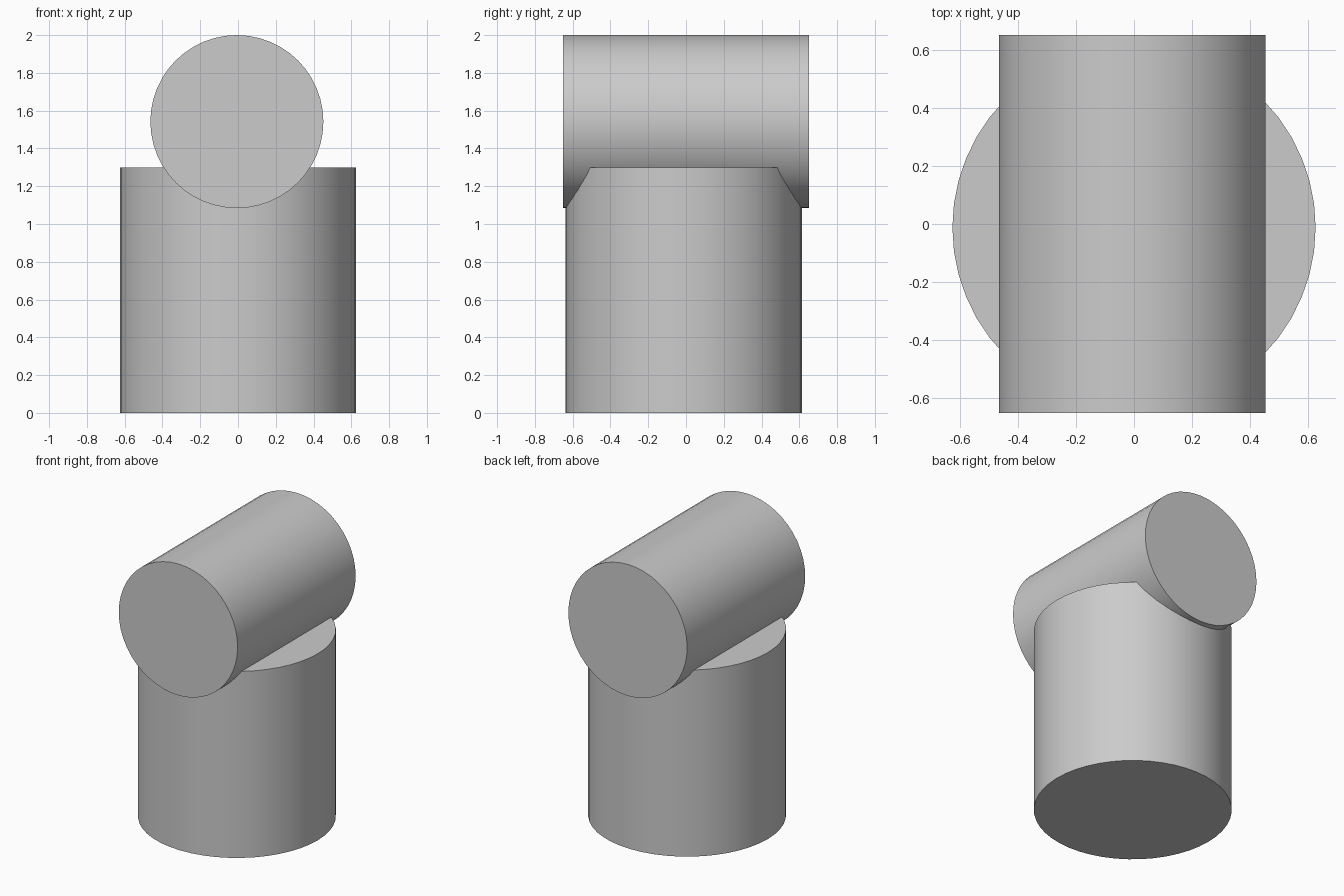
import bpy
import math

cube = bpy.data.objects.get("Cube")
if cube:
    bpy.data.objects.remove(cube, do_unlink=True)

# Single plain grey
grey = bpy.data.materials.new("plain grey")
grey.use_nodes = True
colour = (0.6, 0.6, 0.6, 1)
grey.diffuse_color = colour
grey.node_tree.nodes["Principled BSDF"].inputs["Base Color"].default_value = colour


def cylinder(name, radius, length, centre, tilt=0):
    bpy.ops.mesh.primitive_cylinder_add(
        vertices=48, radius=radius, depth=length,
        location=centre, rotation=(tilt, 0, 0))
    part = bpy.context.object
    part.name = name
    part.data.materials.append(grey)
    bpy.ops.object.shade_smooth_by_angle(angle=math.radians(30))
    return part


# Upright drum standing on the ground
cylinder("upright_base", 0.625, 1.3, (0, -0.012, 0.65))

# Horizontal drum sunk into the top of the base, running front to back
cylinder("horizontal_barrel", 0.458, 1.3, (-0.006, 0, 1.542), math.pi / 2)
